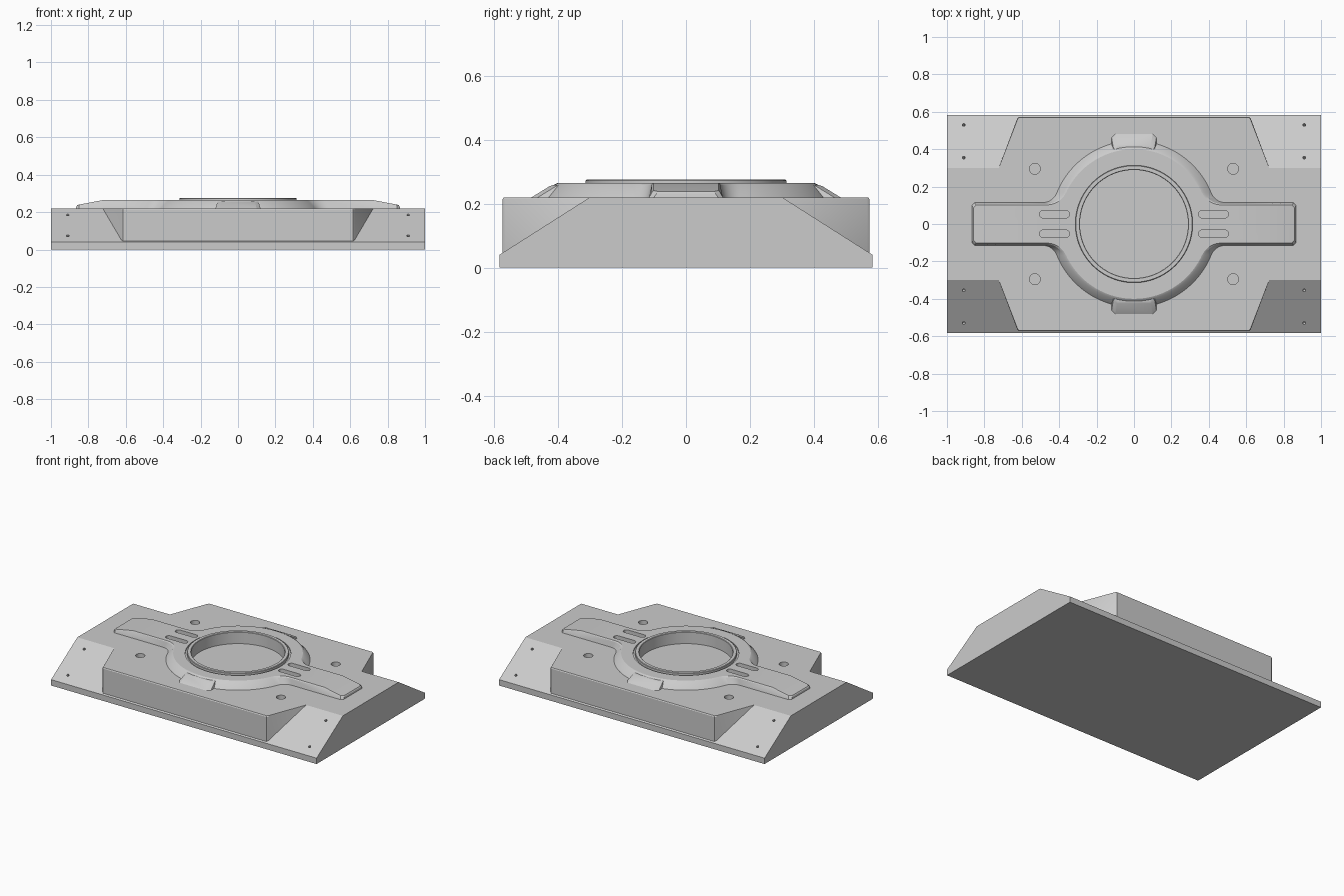
import bpy, bmesh, math
from mathutils import Matrix

if "Cube" in bpy.data.objects:
    bpy.data.objects.remove(bpy.data.objects["Cube"])

SIGNS = [(sx, sy) for sx in (1, -1) for sy in (1, -1)]


def finish(bm, name):
    bmesh.ops.recalc_face_normals(bm, faces=bm.faces[:])
    me = bpy.data.meshes.new(name)
    bm.to_mesh(me)
    bm.free()
    ob = bpy.data.objects.new(name, me)
    bpy.context.collection.objects.link(ob)
    return ob


def loft(name, loops, caps=True, closed=False):
    """Skin a stack of equal-length point loops."""
    bm = bmesh.new()
    rows = [[bm.verts.new(p) for p in lp] for lp in loops]
    n = len(rows[0])
    pairs = list(zip(rows, rows[1:])) + ([(rows[-1], rows[0])] if closed else [])
    for a, b in pairs:
        for i in range(n):
            j = (i + 1) % n
            bm.faces.new((a[i], a[j], b[j], b[i]))
    if caps and not closed:
        bm.faces.new(rows[0])
        bm.faces.new(rows[-1])
    return finish(bm, name)


def circle(r, z, n=96):
    return [(r * math.cos(2 * math.pi * i / n), r * math.sin(2 * math.pi * i / n), z)
            for i in range(n)]


def boolean(target, tool, op):
    m = target.modifiers.new(op, 'BOOLEAN')
    m.operation, m.object, m.solver = op, tool, 'EXACT'
    bpy.context.view_layer.objects.active = target
    bpy.ops.object.modifier_apply(modifier=m.name)
    bpy.data.objects.remove(tool)


def mirror4(quarter):
    """First-quadrant outline (from +x side to +y side) to full outline."""
    q1 = quarter
    q2 = [(-x, y) for x, y in reversed(q1)]
    pts = []
    for p in q1 + q2 + [(-x, -y) for x, y in q1] + [(-x, -y) for x, y in q2]:
        if not pts or math.dist(p, pts[-1]) > 1e-5:
            pts.append(p)
    return pts[:-1] if math.dist(pts[0], pts[-1]) < 1e-5 else pts


# Base slab with sloping corners
prof = [(-.583, 0), (.583, 0), (.583, .04), (.30, .22), (-.30, .22), (-.583, .04)]
body = loft("base_body", [[(x, y, z) for y, z in prof] for x in (-1, 1)])

# Full-height centre block with angled cheeks
cheek = mirror4([(.727, .29), (.624, .565), (.616, .573)])
inset = mirror4([(.727, .29), (.622, .561), (.614, .569)])
block = loft("centre_block", [[(x, y, .02) for x, y in cheek],
                              [(x, y, .214) for x, y in cheek],
                              [(x, y, .22) for x, y in inset]])
boolean(body, block, 'UNION')


# Raised round platform with two arms, filleted together
def platform_outline(R, w, xe, f, steps=12):
    cx, cy = math.sqrt((R + f) ** 2 - (w + f) ** 2), w + f
    a = math.atan2(cy, cx)
    c = .015
    q = [(xe, w - c), (xe - c, w), (.72, w)]
    for i in range(steps + 1):
        t = -math.pi / 2 - (math.pi / 2 - a) * i / steps
        q.append((cx + f * math.cos(t), cy + f * math.sin(t)))
    for i in range(1, 25):
        t = a + (math.pi / 2 - a) * i / 24
        q.append((R * math.cos(t), R * math.sin(t)))
    return mirror4(q)


def arm_z(x, drop):
    return .265 - drop - max(0, abs(x) - .72) / .145 * .028


low = platform_outline(.445, .115, .866, .08)
mid = platform_outline(.412, .107, .864, .105)
top = platform_outline(.400, .102, .859, .115)
platform = loft("platform", [[(x, y, .20) for x, y in low],
                             [(x, y, .22) for x, y in low],
                             [(x, y, arm_z(x, .006)) for x, y in mid],
                             [(x, y, arm_z(x, 0)) for x, y in top]])
bm = bmesh.new()
bm.from_mesh(platform.data)
# crease the arm tops where they start sloping down
cap = max((f for f in bm.faces), key=lambda f: f.calc_center_median().z if len(f.verts) > 4 else -1)
for s in (1, -1):
    pair = [v for v in cap.verts if abs(v.co.x - s * .72) < 1e-4]
    new, _ = bmesh.utils.face_split(cap, pair[0], pair[1])
    cap = max((cap, new), key=lambda f: len(f.verts))
bm.to_mesh(platform.data)
bm.free()
boolean(body, platform, 'UNION')

# Front and back tabs
for s in (1, -1):
    def tab_loop(w, y, z):
        return [(-w, s * .35, z), (w, s * .35, z), (w, s * (y - .02), z), (w - .02, s * y, z),
                (-w + .02, s * y, z), (-w, s * (y - .02), z)]
    tab = loft("tab", [tab_loop(.12, .482, .20), tab_loop(.12, .482, .22),
                       tab_loop(.11, .425, .255), tab_loop(.105, .415, .258)])
    boolean(body, tab, 'UNION')

# Round well and the groove around the rim
boolean(body, loft("well_cutter", [circle(.30, .195), circle(.30, .4)]), 'DIFFERENCE')
boolean(body, loft("groove_cutter", [circle(.326, .257), circle(.326, .4)]), 'DIFFERENCE')

for sx, sy in SIGNS:
    # Vent slots
    slot = []
    for cx, start in ((.485, -90), (.365, 90)):
        for i in range(13):
            t = math.radians(start + 15 * i)
            slot.append((sx * (cx + .02 * math.cos(t)), sy * .052 + .02 * math.sin(t)))
    boolean(body, loft("slot_cutter", [[(x, y, z) for x, y in slot] for z in (.235, .3)]), 'DIFFERENCE')
    # Bolt holes in the deck
    hole = loft("bolt_cutter", [circle(.029, .19, 32), circle(.029, .3, 32)])
    hole.data.transform(Matrix.Translation((sx * .53, sy * .295, 0)))
    boolean(body, hole, 'DIFFERENCE')
    # Small screw holes square to the corner slopes
    tilt = -sy * math.atan2(.18, .283)
    for y in (.355, .53):
        z = .22 - (y - .30) / .283 * .18
        pin = loft("screw_cutter", [circle(.008, -.02, 16), circle(.008, .02, 16)])
        pin.data.transform(Matrix.Translation((sx * .91, sy * y, z)) @ Matrix.Rotation(tilt, 4, 'X'))
        boolean(body, pin, 'DIFFERENCE')

# Rim ring lining the well
ring_prof = [(.289, .19), (.289, .272), (.292, .275), (.311, .275), (.314, .272), (.314, .19)]
ring = loft("rim_ring", [circle(r, z) for r, z in ring_prof], closed=True)

bpy.ops.object.select_all(action='DESELECT')
for ob in (body, ring):
    ob.select_set(True)
bpy.context.view_layer.objects.active = body
bpy.ops.object.shade_smooth_by_angle(angle=math.radians(25))
